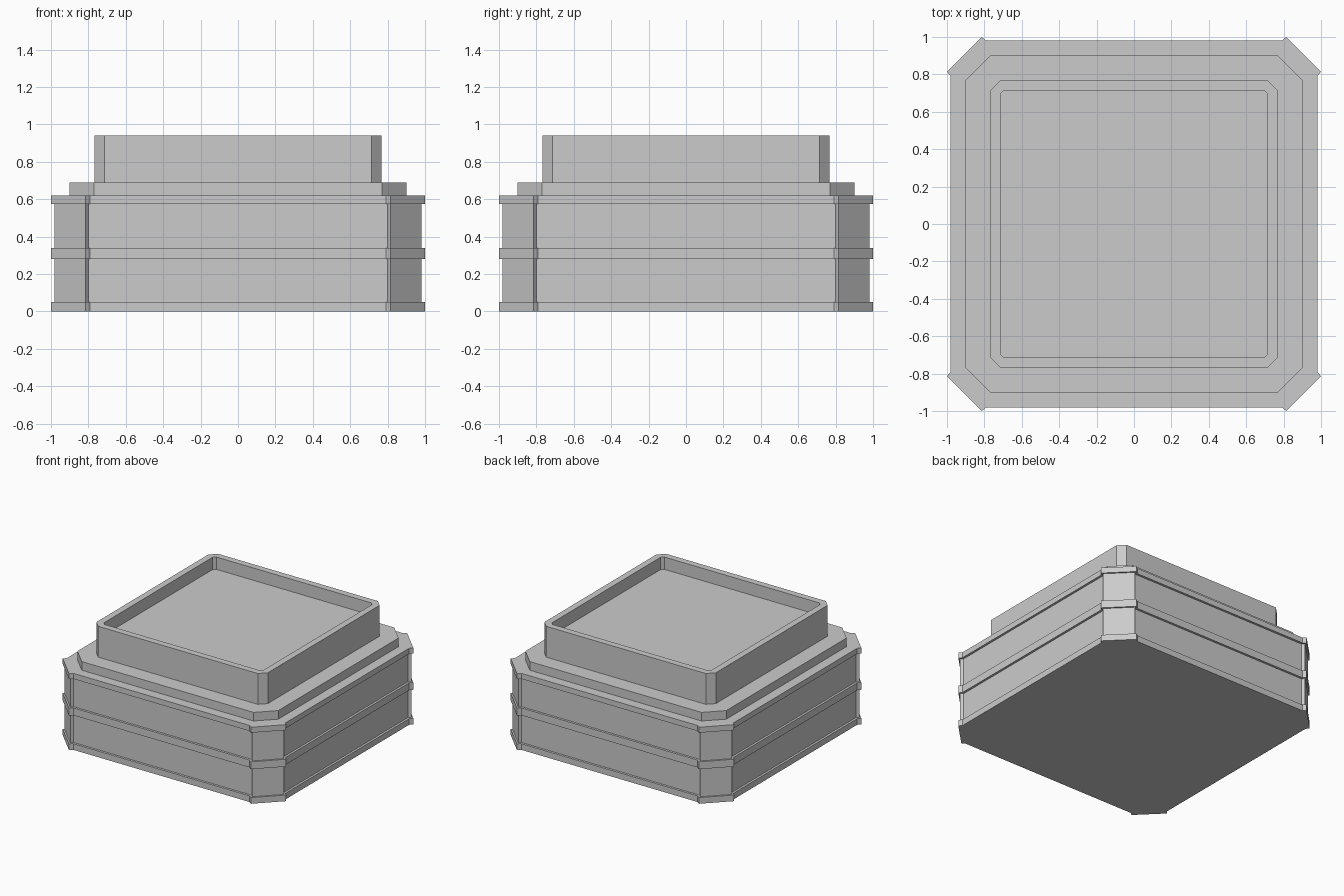
import bpy
import bmesh
from mathutils import Matrix, Vector

if "Cube" in bpy.data.objects:
    bpy.data.objects.remove(bpy.data.objects["Cube"], do_unlink=True)

grey = bpy.data.materials.new("stone_grey")
grey.use_nodes = True
colour = (0.6, 0.6, 0.6, 1)
grey.diffuse_color = colour
grey.node_tree.nodes["Principled BSDF"].inputs["Base Color"].default_value = colour


def around(corner):
    """Repeat the outline of one corner at all four corners."""
    return [Matrix.Rotation(turn * 1.5707963, 2) @ Vector(p)
            for turn in range(4) for p in corner]


def clipped_square(half, cut):
    return around([(half, cut), (cut, half)])


def pillared_square(inset):
    """Square with clipped corner pillars standing proud of the walls."""
    tip, wall, edge = 1 - inset, 0.98 - inset, 0.79 + inset / 2
    return around([(wall, edge), (tip, 0.815), (0.815, tip), (edge, wall)])


def loft(name, sections):
    """Join stacked outlines with side faces and close both ends."""
    bm = bmesh.new()
    rings = [[bm.verts.new((p.x, p.y, z)) for p in outline]
             for z, outline in sections]
    for low, high in zip(rings, rings[1:]):
        for i in range(len(low)):
            j = (i + 1) % len(low)
            bm.faces.new((low[i], low[j], high[j], high[i]))
    bm.faces.new(rings[0][::-1])
    bm.faces.new(rings[-1])
    bmesh.ops.recalc_face_normals(bm, faces=bm.faces)
    mesh = bpy.data.meshes.new(name)
    bm.to_mesh(mesh)
    bm.free()
    mesh.materials.append(grey)
    obj = bpy.data.objects.new(name, mesh)
    bpy.context.collection.objects.link(obj)
    return obj


# Main body: three raised bands with recessed walls between them
band, recess = pillared_square(0), pillared_square(0.018)
body = []
for bottom, top in ((0, 0.05), (0.28, 0.34), (0.575, 0.62)):
    if body:
        body.append((bottom, recess))
    body += [(bottom, band), (top, band)]
    if top < 0.6:
        body.append((top, recess))
loft("banded_base", body)

# Low step above the body
step = clipped_square(0.90, 0.77)
loft("step", [(0.62, step), (0.69, step)])

# Upper block with a shallow tray sunk into its top
outer = clipped_square(0.768, 0.715)
inner = clipped_square(0.715, 0.695)
loft("top_tray", [(0.69, outer), (0.94, outer), (0.94, inner), (0.84, inner)])
